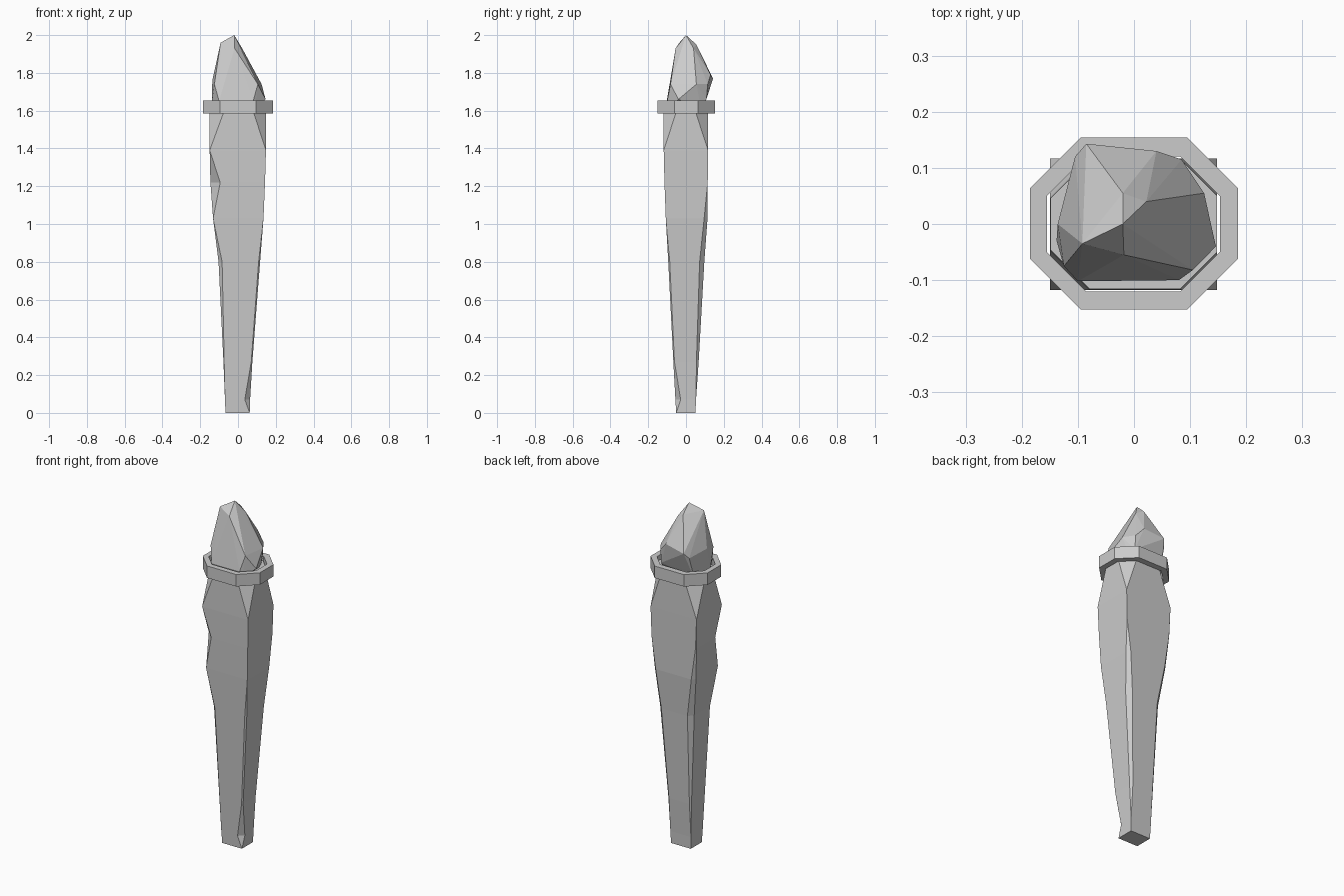
import bpy, bmesh

def octagon(bm, z, x0, x1, y0, y1, fl, fr, br, bl):
    # rectangle with a separately sized chamfer at each corner
    pts = [(x0 + fl, y0), (x1 - fr, y0), (x1, y0 + fr), (x1, y1 - br),
           (x1 - br, y1), (x0 + bl, y1), (x0, y1 - bl), (x0, y0 + fl)]
    return [bm.verts.new((x, y, z)) for x, y in pts]

def bridge(bm, a, b):
    for i in range(8):
        j = (i + 1) % 8
        bm.faces.new((a[i], a[j], b[j], b[i]))

def finish(bm, name):
    bmesh.ops.remove_doubles(bm, verts=bm.verts, dist=0.0005)
    bmesh.ops.recalc_face_normals(bm, faces=bm.faces)
    me = bpy.data.meshes.new(name)
    bm.to_mesh(me)
    bm.free()
    ob = bpy.data.objects.new(name, me)
    bpy.context.collection.objects.link(ob)
    return ob

# Tapered wooden handle with chipped corners
levels = [
    (0.00, -.066, .062, -.052, .050, 0, 0, 0, 0),
    (0.07, -.069, .064, -.056, .053, 0, .028, 0, 0),
    (0.27, -.077, .076, -.067, .067, .004, .006, .012, .008),
    (0.80, -.103, .117, -.094, .097, .019, .008, .025, .026),
    (1.03, -.132, .135, -.107, .114, 0, 0, .018, .018),
    (1.22, -.146, .143, -.114, .115, .052, 0, 0, .004),
    (1.39, -.150, .148, -.118, .117, 0, 0, 0, 0),
    (1.58, -.150, .148, -.118, .117, .07, .062, .062, .07),
    (1.63, -.149, .148, -.116, .116, .07, .066, .066, .07),
]
bm = bmesh.new()
rings = [octagon(bm, *l) for l in levels]
for a, b in zip(rings, rings[1:]):
    bridge(bm, a, b)
bm.faces.new(rings[0][::-1])
bm.faces.new(rings[-1])
finish(bm, "handle")

# Hollow octagonal collar
bm = bmesh.new()
outer = (-.185, .185, -.152, .154) + (.09,) * 4
inner = (-.155, .153, -.120, .120) + (.07,) * 4
loop = [octagon(bm, z, *s) for z, s in
        ((1.585, outer), (1.655, outer), (1.655, inner), (1.585, inner))]
for i in range(4):
    bridge(bm, loop[i], loop[(i + 1) % 4])
finish(bm, "collar")

# Faceted flame: hull around a few ridge points
flame = [
    (-.02, 0, 2.0), (-.092, -.035, 1.96), (-.02, .055, 1.95), (-.018, -.055, 1.93),
    (.022, .04, 1.93), (-.085, .143, 1.77), (.04, .13, 1.79), (.085, .115, 1.74),
    (-.105, .12, 1.74), (-.136, 0, 1.76), (-.125, -.075, 1.74), (.055, -.065, 1.82),
    (.105, -.082, 1.74), (.125, .055, 1.74), (.146, -.04, 1.66), (.08, -.1, 1.65),
    (-.1, -.102, 1.65), (-.138, -.03, 1.64), (-.1, .1, 1.66), (.085, .108, 1.66),
    (.09, -.09, 1.61), (-.1, -.09, 1.61), (-.11, .08, 1.61), (.09, .08, 1.61),
]
bm = bmesh.new()
for p in flame:
    bm.verts.new(p)
res = bmesh.ops.convex_hull(bm, input=bm.verts)
bmesh.ops.delete(bm, geom=[v for v in bm.verts if not v.link_faces], context='VERTS')
finish(bm, "flame")
